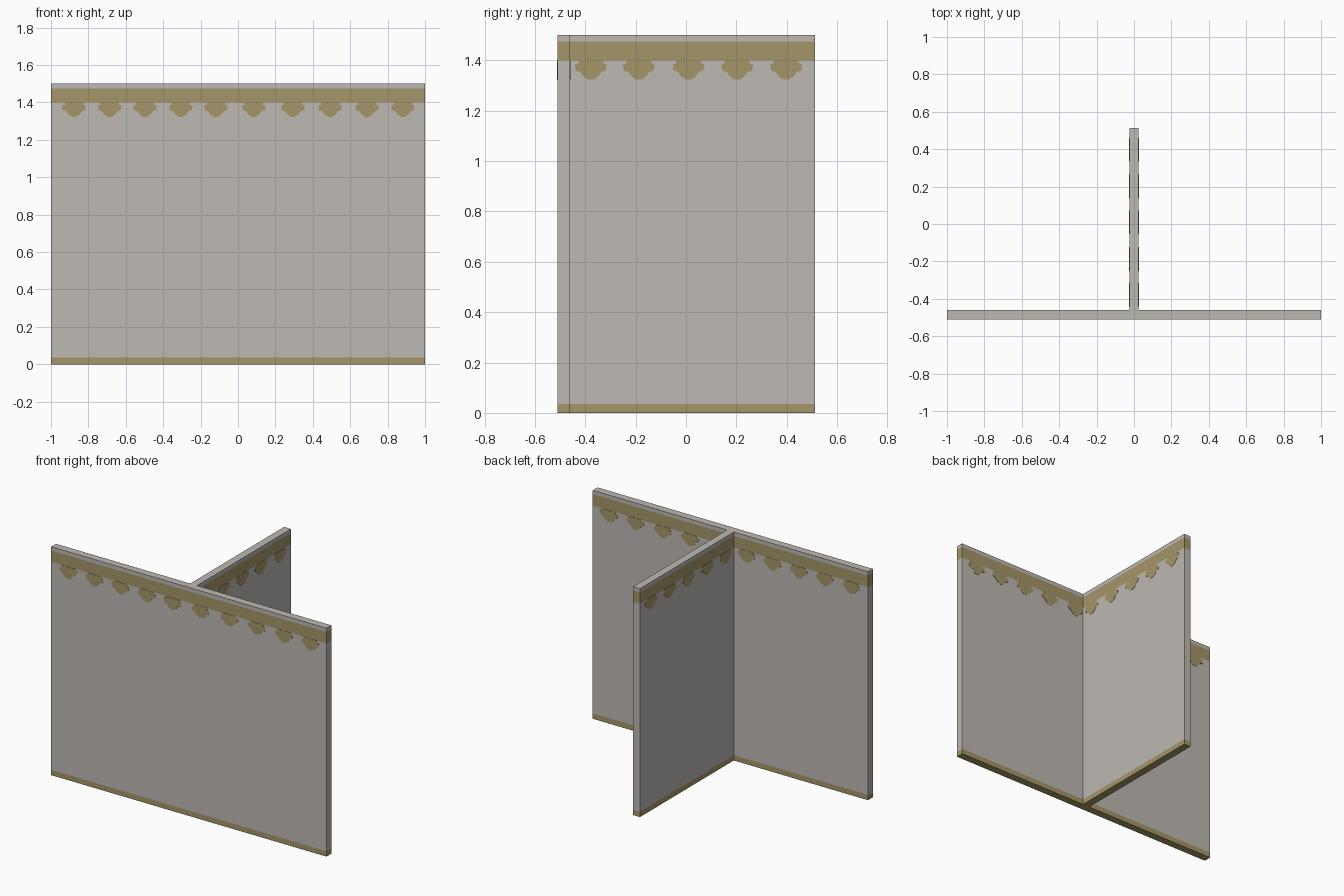
import bpy, bmesh
from mathutils import Vector

if "Cube" in bpy.data.objects:
    bpy.data.objects.remove(bpy.data.objects["Cube"])


def material(name, rgb):
    m = bpy.data.materials.new(name)
    m.diffuse_color = (*rgb, 1)
    m.use_nodes = True
    m.node_tree.nodes["Principled BSDF"].inputs["Base Color"].default_value = m.diffuse_color
    return m


plaster = material("warm grey plaster", (0.51, 0.485, 0.455))
gold = material("old gold trim", (0.375, 0.302, 0.138))


def add_object(name, bm, mats):
    bmesh.ops.recalc_face_normals(bm, faces=bm.faces)
    me = bpy.data.meshes.new(name)
    bm.to_mesh(me)
    bm.free()
    for m in mats:
        me.materials.append(m)
    ob = bpy.data.objects.new(name, me)
    bpy.context.collection.objects.link(ob)
    return ob


# T-shaped wall: one outline stacked through the trim heights
T, F, B, Y = 0.025, -0.51, -0.46, 0.513
outline = [(-1, F), (1, F), (1, B), (T, B), (T, Y), (-T, Y), (-T, B), (-1, B)]
levels = [0, 0.035, 1.40, 1.475, 1.50]
bm = bmesh.new()
rings = [[bm.verts.new((x, y, z)) for x, y in outline] for z in levels]
n = len(outline)
for k in range(len(levels) - 1):
    for i in range(n):
        j = (i + 1) % n
        f = bm.faces.new((rings[k][i], rings[k][j], rings[k + 1][j], rings[k + 1][i]))
        f.material_index = 1 if k in (0, 2) else 0
bm.faces.new(rings[0][::-1]).material_index = 1
bm.faces.new(rings[-1])
add_object("t_shaped_wall", bm, [plaster, gold])

# Half profile of one painted scallop: (offset, height)
half = [(0.048, 1.40), (0.050, 1.388), (0.063, 1.384), (0.060, 1.360),
        (0.040, 1.352), (0.030, 1.336), (0.010, 1.323)]
scallop = half + [(-u, z) for u, z in reversed(half)]


def scallop_row(name, centres, place, normal):
    """Thin scallop plates hanging under the gold band of one wall face."""
    bm = bmesh.new()
    for c in centres:
        f = bm.faces.new([bm.verts.new(place(c + u, z)) for u, z in scallop])
        ext = bmesh.ops.extrude_face_region(bm, geom=[f], use_keep_orig=True)
        vs = [g for g in ext["geom"] if isinstance(g, bmesh.types.BMVert)]
        bmesh.ops.translate(bm, verts=vs, vec=Vector(normal) * 0.0015)
    add_object(name, bm, [gold])


long_row = [-0.877, -0.686, -0.497, -0.306, -0.118, 0.085, 0.294, 0.492, 0.690, 0.882]
stem_row = [-0.378, -0.187, 0.010, 0.203, 0.398]
scallop_row("front_scallops", long_row, lambda u, z: (u, F, z), (0, -1, 0))
scallop_row("back_scallops", long_row, lambda u, z: (u, B, z), (0, 1, 0))
for side, s in (("right", 1), ("left", -1)):
    scallop_row(f"{side}_divider_scallops", stem_row,
                lambda u, z, s=s: (s * T, u, z), (s, 0, 0))
